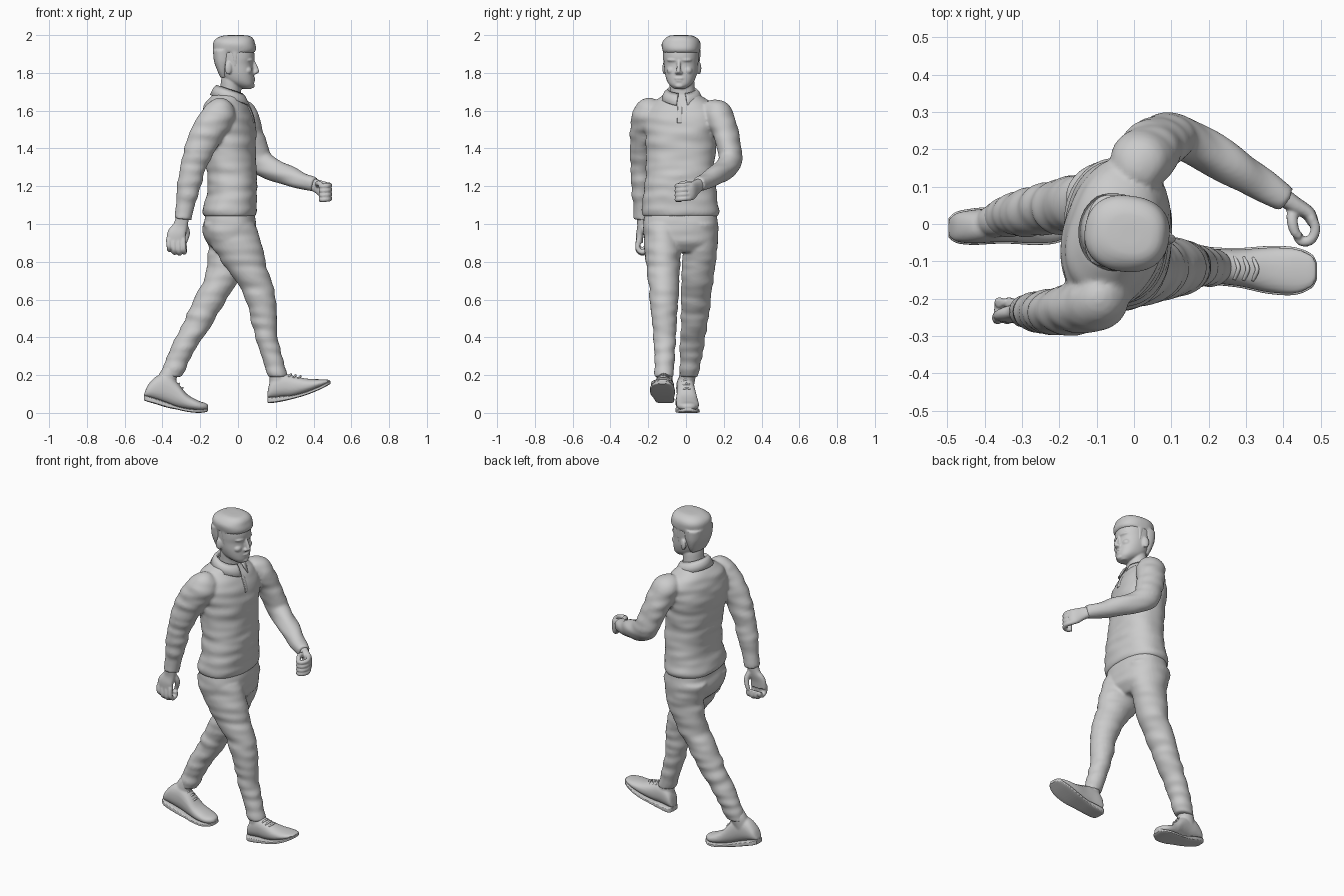
import bpy, bmesh, math
from mathutils import Vector, Matrix, noise

X, Y, Z = Vector((1, 0, 0)), Vector((0, 1, 0)), Vector((0, 0, 1))


def spline(rows, sub):
    """Smooth the stations of a loft with a Catmull-Rom curve."""
    out = []
    for i in range(len(rows) - 1):
        p = [rows[max(0, min(len(rows) - 1, i + k))] for k in (-1, 0, 1, 2)]
        for s in range(sub):
            t = s / sub
            out.append([0.5 * (2*b + (c-a)*t + (2*a-5*b+4*c-d)*t*t + (3*b-a-3*c+d)*t**3)
                        for a, b, c, d in zip(*p)])
    return out + [list(rows[-1])]


def loft(bm, rows, ref=Y, normal=None, e=2.0, n=32, sub=5, fold=0.0):
    """Rows: x, y, z, radius across ref, radius along ref, optional yaw in degrees."""
    rows = spline(rows, sub)
    pts = [Vector(r[:3]) for r in rows]
    rings = []
    for i, r in enumerate(rows):
        t = normal or (pts[min(i+1, len(pts)-1)] - pts[max(i-1, 0)]).normalized()
        u = (ref - t * ref.dot(t)).normalized()
        if len(r) > 5:
            u = Matrix.Rotation(-math.radians(r[5]), 3, 'Z') @ u
        v = u.cross(t)
        ring = []
        for k in range(n):
            a = math.tau * k / n
            c, s = math.cos(a), math.sin(a)
            d = (v * math.copysign(abs(c)**(2/e), c) * max(r[3], .001)
                 + u * math.copysign(abs(s)**(2/e), s) * max(r[4], .001))
            p = pts[i] + d
            if fold:
                p += d.normalized() * fold * noise.noise(Vector((p.x*7 + p.z*5, p.y*7, p.z*24)))
            ring.append(bm.verts.new(p))
        rings.append(ring)
    for a, b in zip(rings, rings[1:]):
        for k in range(n):
            bm.faces.new((a[k], a[(k+1) % n], b[(k+1) % n], b[k]))
    bm.faces.new(rings[0][::-1])
    bm.faces.new(rings[-1])


def blob(bm, pos, size, yaw=0):
    m = Matrix.Translation(pos) @ Matrix.Rotation(math.radians(yaw), 4, 'Z') @ Matrix.Diagonal((*size, 1))
    bmesh.ops.create_uvsphere(bm, u_segments=20, v_segments=12, radius=1, matrix=m)


def finish(name, bm, voxel=0, smooth=3):
    bmesh.ops.recalc_face_normals(bm, faces=bm.faces)
    me = bpy.data.meshes.new(name)
    bm.to_mesh(me)
    bm.free()
    me.shade_smooth()
    ob = bpy.data.objects.new(name, me)
    bpy.context.collection.objects.link(ob)
    if voxel:
        m = ob.modifiers.new("blend", 'REMESH')
        m.mode, m.voxel_size, m.use_smooth_shade = 'VOXEL', voxel, True
        m = ob.modifiers.new("soften", 'SMOOTH')
        m.iterations, m.factor = smooth, 0.5
    return ob


# Sweater: torso twisted at the shoulders, plus both sleeves
bm = bmesh.new()
loft(bm, [(-.045, -.03, 1.04, .134, .198, 0), (-.045, -.03, 1.07, .142, .205, 0),
          (-.035, -.03, 1.13, .136, .196, 0), (-.03, -.03, 1.22, .132, .186, 2),
          (-.04, -.028, 1.35, .133, .182, 7), (-.05, -.025, 1.48, .14, .192, 12),
          (-.055, -.022, 1.57, .132, .2, 15), (-.06, -.02, 1.635, .108, .165, 15),
          (-.058, -.02, 1.675, .08, .11, 12), (-.05, -.02, 1.705, .058, .068, 8)],
     normal=Z, e=2.3, n=64, sub=10, fold=.008)
loft(bm, [(-.085, -.15, 1.6, .06, .06), (-.095, -.195, 1.585, .083, .08), (-.14, -.222, 1.52, .085, .072),
          (-.195, -.232, 1.42, .08, .064), (-.24, -.236, 1.29, .068, .058), (-.262, -.236, 1.19, .062, .054),
          (-.288, -.235, 1.06, .046, .044), (-.293, -.235, 1.025, .042, .042)], sub=8, fold=.008)
loft(bm, [(.0, .11, 1.6, .06, .06), (.02, .165, 1.58, .083, .078), (.045, .2, 1.51, .08, .07),
          (.075, .225, 1.42, .076, .064), (.105, .235, 1.345, .074, .06), (.16, .215, 1.3, .066, .058),
          (.25, .163, 1.262, .056, .054), (.35, .1, 1.225, .045, .045), (.405, .066, 1.207, .038, .038)],
     ref=Vector((.4, 1, 0)), sub=8, fold=.008)
finish("sweater", bm, .0085)

# Trousers: hips and two legs cut by level sections
bm = bmesh.new()
loft(bm, [(-.045, -.028, 1.09, .12, .18), (-.043, -.028, 1.03, .134, .195),
          (-.045, -.028, .96, .143, .197), (-.035, -.028, .9, .125, .185), (-.03, -.025, .85, .08, .14)],
     normal=Z, e=2.4, n=64, sub=8, fold=.005)
loft(bm, [(-.045, -.12, 1.0, .135, .1), (-.012, -.122, .9, .135, .1), (.03, -.121, .8, .115, .092),
          (.08, -.118, .7, .095, .082), (.12, -.115, .6, .081, .075), (.138, -.113, .5, .07, .067),
          (.152, -.113, .4, .06, .06), (.18, -.114, .3, .055, .054), (.21, -.115, .19, .053, .05)],
     normal=Z, sub=12, fold=.009)
loft(bm, [(-.05, .07, 1.0, .135, .1), (-.045, .075, .9, .115, .094), (-.06, .07, .8, .1, .09),
          (-.092, .06, .7, .092, .085), (-.147, .052, .6, .088, .08), (-.2, .045, .5, .08, .073),
          (-.255, .037, .4, .073, .067), (-.31, .026, .3, .064, .059), (-.357, .015, .19, .06, .052)],
     normal=Z, sub=12, fold=.009)
finish("trousers", bm, .0085)

# Head with brow, nose, lips, chin, ears and neck
bm = bmesh.new()
head = [(1.715, .03, .07, .028), (1.735, -.025, .084, .055), (1.76, -.07, .086, .073), (1.8, -.095, .084, .085),
        (1.845, -.11, .08, .09), (1.88, -.118, .087, .093), (1.92, -.12, .083, .093),
        (1.96, -.105, .065, .082), (1.985, -.07, .03, .05)]
loft(bm, [((b+f)/2, -.025, z, (f-b)/2, w) for z, b, f, w in head], normal=Z, e=2.25, n=48)
for s in (-1, 1):
    blob(bm, (.066, -.025 + s*.034, 1.868), (.02, .034, .010), s*14)     # brow
    blob(bm, (.060, -.025 + s*.045, 1.812), (.02, .024, .02), s*20)      # cheek
    blob(bm, (-.04, -.025 + s*.092, 1.825), (.02, .011, .034), -s*15)    # ear
    blob(bm, (.09, -.025 + s*.011, 1.801), (.012, .009, .009))           # nostril
loft(bm, [(.08, -.025, 1.868, .008, .009), (.092, -.025, 1.835, .012, .010),
          (.098, -.025, 1.805, .015, .012), (.086, -.025, 1.793, .008, .01)], normal=Z, n=16)
blob(bm, (.081, -.025, 1.771), (.012, .027, .006))
blob(bm, (.079, -.025, 1.758), (.012, .022, .006))
blob(bm, (.07, -.025, 1.732), (.02, .026, .014))
loft(bm, [(-.045, -.02, 1.64, .065, .072), (-.04, -.022, 1.7, .056, .066), (-.035, -.024, 1.76, .055, .066),
          (-.03, -.025, 1.8, .05, .06)], normal=Z)
pivot = Vector((-.02, -.025, 0))
bmesh.ops.rotate(bm, verts=bm.verts, cent=pivot, matrix=Matrix.Rotation(math.radians(-7), 3, 'Z'))
finish("head", bm, .005, 2)

# Hair: swept-up crown, close-cropped back and sideburns
bm = bmesh.new()
loft(bm, [(-.02, -.025, 1.908, .108, .096), (-.018, -.025, 1.925, .113, .1), (-.02, -.025, 1.955, .112, .101),
          (-.018, -.025, 1.98, .1, .088), (-.012, -.025, 1.996, .072, .062), (-.01, -.025, 2.0, .03, .03)],
     normal=Z, e=2.35, n=48, fold=.004)
loft(bm, [(-.07, -.025, 1.775, .022, .058), (-.075, -.025, 1.81, .032, .076), (-.075, -.025, 1.86, .05, .091),
          (-.073, -.025, 1.92, .058, .097)], normal=Z, e=2.5, n=48)
for s in (-1, 1):
    loft(bm, [(-.005, -.025 + s*.082, 1.83, .01, .008), (-.005, -.025 + s*.083, 1.87, .014, .012),
              (-.01, -.025 + s*.082, 1.93, .03, .016)], normal=Z, n=16)
bmesh.ops.rotate(bm, verts=bm.verts, cent=pivot, matrix=Matrix.Rotation(math.radians(-7), 3, 'Z'))
finish("hair", bm, .006, 2)

# Fold-down collar, open at the throat
bm = bmesh.new()
strips = []
for k in range(41):
    a = math.radians(14 + 332 * k / 40)
    c, s = math.cos(a), math.sin(a)
    tip = max(0, c) ** 4
    strips.append([bm.verts.new((-.045 + r*c*1.0, -.022 + r*s*1.08, z - .022*c))
                   for r, z in ((.064, 1.685), (.07, 1.71), (.083, 1.695), (.1 + .008*tip, 1.66 - .012*tip))])
for a, b in zip(strips, strips[1:]):
    for k in range(3):
        bm.faces.new((a[k], b[k], b[k+1], a[k+1]))
ob = finish("collar", bm)
m = ob.modifiers.new("cloth", 'SOLIDIFY')
m.thickness, m.offset = .009, 0

# Button placket
bm = bmesh.new()
loft(bm, [(.028, -.03, 1.655, .006, .012), (.056, -.032, 1.615, .006, .012), (.075, -.034, 1.57, .006, .012),
          (.083, -.035, 1.535, .005, .012)], e=4, n=16)
finish("placket", bm)


def hand(name, palm, fingers, thumb, ref):
    """Loosely closed fist: flat palm, four curled fingers and a thumb."""
    bm = bmesh.new()
    loft(bm, palm, ref=ref, e=2.4)
    for f in fingers:
        loft(bm, [(*p, .0135, .0135) for p in f], ref=ref, n=14)
    loft(bm, thumb, ref=ref, n=14)
    finish(name, bm, .005, 2)


hand("right_hand",
     [(-.292, -.235, 1.045, .028, .034), (-.305, -.236, .99, .022, .038), (-.325, -.244, .945, .02, .05),
      (-.328, -.246, .9, .017, .05)],
     [[(x, -.25, .92), (x + .003, -.255, .865 + d), (x + .006, -.232, .845 + d), (x + .008, -.21, .858 + d),
       (x + .006, -.212, .89)] for x, d in ((-.368, .018), (-.342, .004), (-.316, 0), (-.29, .006))],
     [(-.285, -.23, 1.0, .016, .016), (-.27, -.212, .955, .016, .016), (-.278, -.203, .915, .013, .013),
      (-.288, -.203, .89, .01, .01)], X)
hand("left_hand",
     [(.395, .075, 1.21, .026, .032), (.43, .052, 1.195, .022, .038), (.465, .03, 1.175, .019, .047),
      (.478, .008, 1.168, .016, .045)],
     [[(.474, .02, z), (.486, -.012, z - .003), (.474, -.042, z - .006), (.449, -.046, z - .008),
       (.436, -.026, z - .008)] for z in (1.208, 1.184, 1.16, 1.137)],
     [(.425, .04, 1.205, .016, .016), (.424, .006, 1.215, .015, .015), (.432, -.022, 1.214, .013, .013),
      (.446, -.034, 1.21, .01, .01)], Z)


def shoe(side, rows, ankle, laces):
    """Rows from heel to toe: x, y, bottom, top, half width, sole thickness."""
    bm = bmesh.new()
    loft(bm, [(x, y, (lo + h + hi)/2, (hi - lo - h)/2, w) for x, y, lo, hi, w, h in rows], normal=X, e=2.3)
    loft(bm, ankle, normal=Z)
    finish(side + "_shoe", bm, .006, 2)
    bm = bmesh.new()
    loft(bm, [(x, y, lo + h/2 + .003, h/2 + .003, w + .004) for x, y, lo, hi, w, h in rows], normal=X, e=5, n=40)
    finish(side + "_sole", bm).data.shade_flat()
    bm = bmesh.new()
    for x, y, z in laces:
        loft(bm, [(x - .012, y - .03, z - .014, .005, .005), (x, y, z, .006, .006),
                  (x - .012, y + .03, z - .014, .005, .005)], ref=X, n=10)
    finish(side + "_laces", bm)


shoe("right",
     [(.155, -.11, .056, .1, .025, .022), (.168, -.11, .052, .16, .04, .025), (.2, -.112, .055, .2, .046, .025),
      (.245, -.115, .063, .208, .047, .022), (.29, -.118, .074, .197, .05, .014), (.36, -.123, .094, .182, .06, .012),
      (.43, -.126, .122, .178, .06, .012), (.475, -.126, .145, .176, .042, .011), (.49, -.126, .154, .172, .018, .01)],
     [(.215, -.115, .13, .048, .04), (.212, -.115, .2, .045, .043), (.2, -.115, .25, .04, .04)],
     [(.28, -.118, .204), (.305, -.12, .199), (.33, -.121, .194)])
shoe("left",
     [(-.497, -.01, .066, .1, .022, .022), (-.475, -.009, .058, .15, .038, .024), (-.43, -.007, .045, .195, .045, .024),
      (-.375, -.003, .028, .205, .046, .022), (-.325, .001, .018, .165, .05, .013), (-.27, .006, .006, .1, .058, .012),
      (-.21, .01, .0, .065, .058, .012), (-.172, .01, .004, .052, .038, .011), (-.158, .01, .01, .042, .016, .01)],
     [(-.39, -.003, .11, .05, .04), (-.37, .008, .2, .05, .044), (-.345, .014, .25, .042, .042)],
     [(-.33, .001, .176), (-.312, .003, .154), (-.294, .004, .132)])
